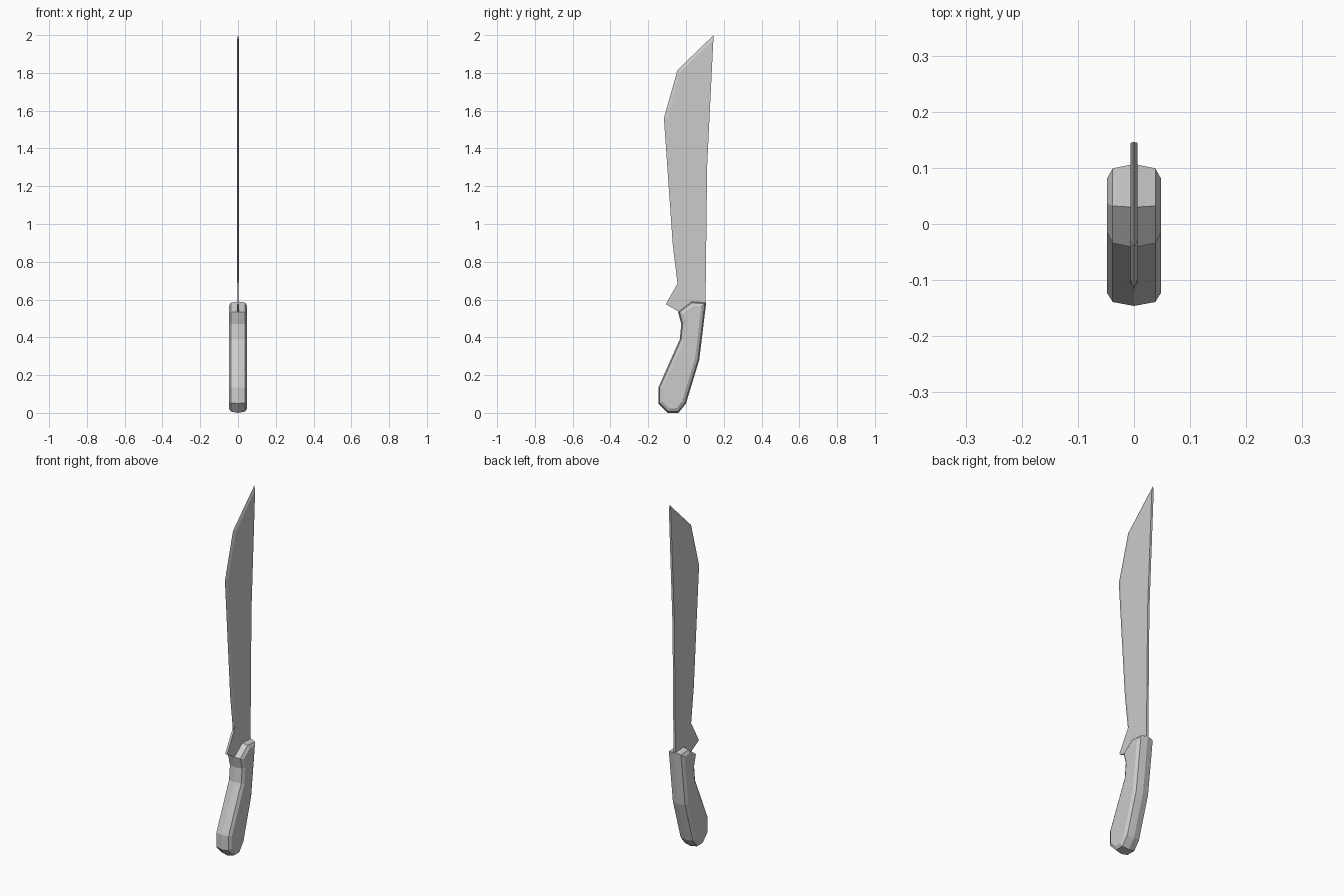
import bpy, bmesh
from mathutils import Vector

if "Cube" in bpy.data.objects:
    bpy.data.objects.remove(bpy.data.objects["Cube"])


def inset(profile, dists):
    """Move each edge of a counter-clockwise outline inward by its own distance."""
    n = len(profile)
    pts = [Vector(p) for p in profile]
    lines = []
    for i in range(n):
        d = (pts[(i + 1) % n] - pts[i]).normalized()
        lines.append((pts[i] + Vector((-d.y, d.x)) * dists[i], d))
    out = []
    for i in range(n):
        (p, d), (q, e) = lines[i - 1], lines[i]
        t = (q - p).cross(e) / d.cross(e)
        out.append(p + d * t)
    return out


def slab(name, profile, layers):
    """Loft inset copies of a (y, z) outline across x, capped at both sides."""
    bm = bmesh.new()
    rings = []
    for x, dists in layers:
        rings.append([bm.verts.new((x, p.x, p.y)) for p in inset(profile, dists)])
    n = len(profile)
    for a, b in zip(rings, rings[1:]):
        for i in range(n):
            j = (i + 1) % n
            bm.faces.new((a[i], a[j], b[j], b[i]))
    bm.faces.new(rings[0])
    bm.faces.new(rings[-1])
    bmesh.ops.recalc_face_normals(bm, faces=bm.faces)
    mesh = bpy.data.meshes.new(name)
    bm.to_mesh(mesh)
    bm.free()
    obj = bpy.data.objects.new(name, mesh)
    bpy.context.collection.objects.link(obj)
    return obj


# Blade: flat spine, ground cutting edge, square notch at the heel
blade = [(0.103, 0.56), (0.112, 1.31), (0.146, 2.0), (-0.045, 1.815),
         (-0.117, 1.56), (-0.07, 0.89), (-0.045, 0.685), (-0.107, 0.575),
         (-0.035, 0.535)]
grind = [0, 0, 0.018, 0.018, 0.018, 0.018, 0, 0, 0]
slab("blade", blade, [(-0.006, grind), (0, [0] * 9), (0.006, grind)])

# Handle: curved grip with chamfered sides and a faint centre ridge
handle = [(0.107, 0.585), (0.03, 0.59), (-0.042, 0.535), (-0.025, 0.47),
          (-0.033, 0.39), (-0.146, 0.135), (-0.146, 0.05), (-0.098, 0.0),
          (-0.04, 0.0), (0.0, 0.05), (0.07, 0.28)]
steps = [(-0.048, 0.023), (-0.038, 0.007), (0, 0), (0.038, 0.007), (0.048, 0.023)]
slab("handle", handle, [(x, [d] * len(handle)) for x, d in steps])
